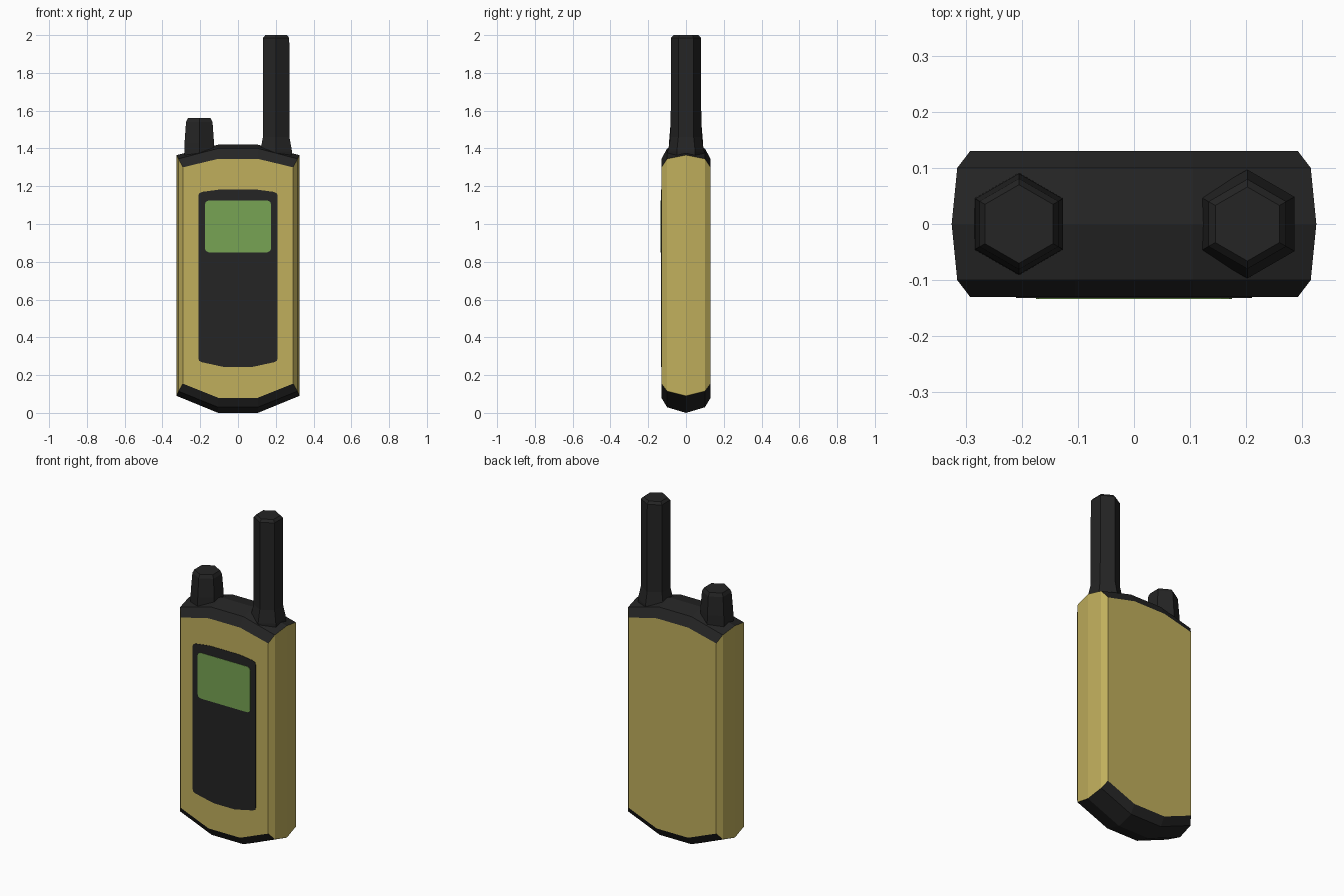
import bpy, bmesh, math

default = bpy.data.objects.get("Cube")
if default:
    bpy.data.objects.remove(default)


def material(name, r, g, b):
    m = bpy.data.materials.new(name)
    m.use_nodes = True
    m.diffuse_color = (r, g, b, 1)
    m.node_tree.nodes["Principled BSDF"].inputs["Base Color"].default_value = (r, g, b, 1)
    return m


BLACK = material("black plastic", 0.018, 0.018, 0.018)
GOLD = material("mustard casing", 0.53, 0.43, 0.108)
GREEN = material("green display", 0.184, 0.37, 0.087)


def finish(bm, name, *mats):
    bmesh.ops.recalc_face_normals(bm, faces=bm.faces)
    mesh = bpy.data.meshes.new(name)
    bm.to_mesh(mesh)
    bm.free()
    for m in mats:
        mesh.materials.append(m)
    obj = bpy.data.objects.new(name, mesh)
    bpy.context.collection.objects.link(obj)
    return obj


def casing():
    """Rounded slab: crowned black top and bottom caps, mustard walls."""
    # y, half width, top at side, top at middle, bottom at side, bottom at middle
    half = [(0.13, 0.292, 1.30, 1.345, 0.155, 0.08),
            (0.10, 0.315, 1.345, 1.40, 0.115, 0.03),
            (0.0, 0.325, 1.365, 1.42, 0.09, 0.0)]
    rows = [(-r[0], *r[1:]) for r in half] + half[1::-1]
    bm = bmesh.new()
    top, bottom = [], []
    for y, w, ts, tm, bs, bmid in rows:
        xs = (-w, -0.105, 0.105, w)
        top.append([bm.verts.new((x, y, z)) for x, z in zip(xs, (ts, tm, tm, ts))])
        bottom.append([bm.verts.new((x, y, z)) for x, z in zip(xs, (bs, bmid, bmid, bs))])
    for grid in (top, bottom):
        for a, b in zip(grid, grid[1:]):
            for i in range(3):
                bm.faces.new((a[i], a[i + 1], b[i + 1], b[i]))

    def rim(g):
        return g[0] + [r[-1] for r in g[1:-1]] + g[-1][::-1] + [r[0] for r in g[-2:0:-1]]

    t, b = rim(top), rim(bottom)
    for i in range(len(t)):
        j = (i + 1) % len(t)
        bm.faces.new((b[i], b[j], t[j], t[i])).material_index = 1
    finish(bm, "casing", BLACK, GOLD)


def plate(name, right_side, y_front, thickness, mat):
    """Thin front plate from the right half of its outline, mirrored."""
    outline = right_side + [(-x, z) for x, z in reversed(right_side)]
    bm = bmesh.new()
    face = bm.faces.new([bm.verts.new((x, y_front, z)) for x, z in outline])
    ext = bmesh.ops.extrude_face_region(bm, geom=[face])
    moved = [v for v in ext["geom"] if isinstance(v, bmesh.types.BMVert)]
    bmesh.ops.translate(bm, verts=moved, vec=(0, thickness, 0))
    finish(bm, name, mat)


def hex_post(name, x, profile):
    """Six-sided turned part with corners pointing front and back."""
    bm = bmesh.new()
    rings = []
    for r, z in profile:
        angles = [math.radians(30 + 60 * k) for k in range(6)]
        rings.append([bm.verts.new((x + r * math.cos(a), r * math.sin(a), z)) for a in angles])
    for a, b in zip(rings, rings[1:]):
        for i in range(6):
            j = (i + 1) % 6
            bm.faces.new((a[i], a[j], b[j], b[i]))
    bm.faces.new(rings[0][::-1])
    bm.faces.new(rings[-1])
    finish(bm, name, BLACK)


casing()

# Front panel and display
plate("front_panel",
      [(0.07, 0.242), (0.19, 0.268), (0.205, 0.275), (0.21, 0.29),
       (0.21, 1.15), (0.205, 1.163), (0.19, 1.17), (0.1, 1.182)],
      -0.132, 0.004, BLACK)
plate("display",
      [(0.155, 0.85), (0.17, 0.857), (0.175, 0.87),
       (0.175, 1.105), (0.17, 1.118), (0.155, 1.125)],
      -0.134, 0.004, GREEN)

# Top controls
hex_post("antenna", 0.202,
         [(0.097, 1.33), (0.097, 1.385), (0.081, 1.46), (0.08, 1.985), (0.066, 2.0)])
hex_post("volume_knob", -0.205,
         [(0.092, 1.33), (0.09, 1.43), (0.081, 1.54), (0.07, 1.56)])
